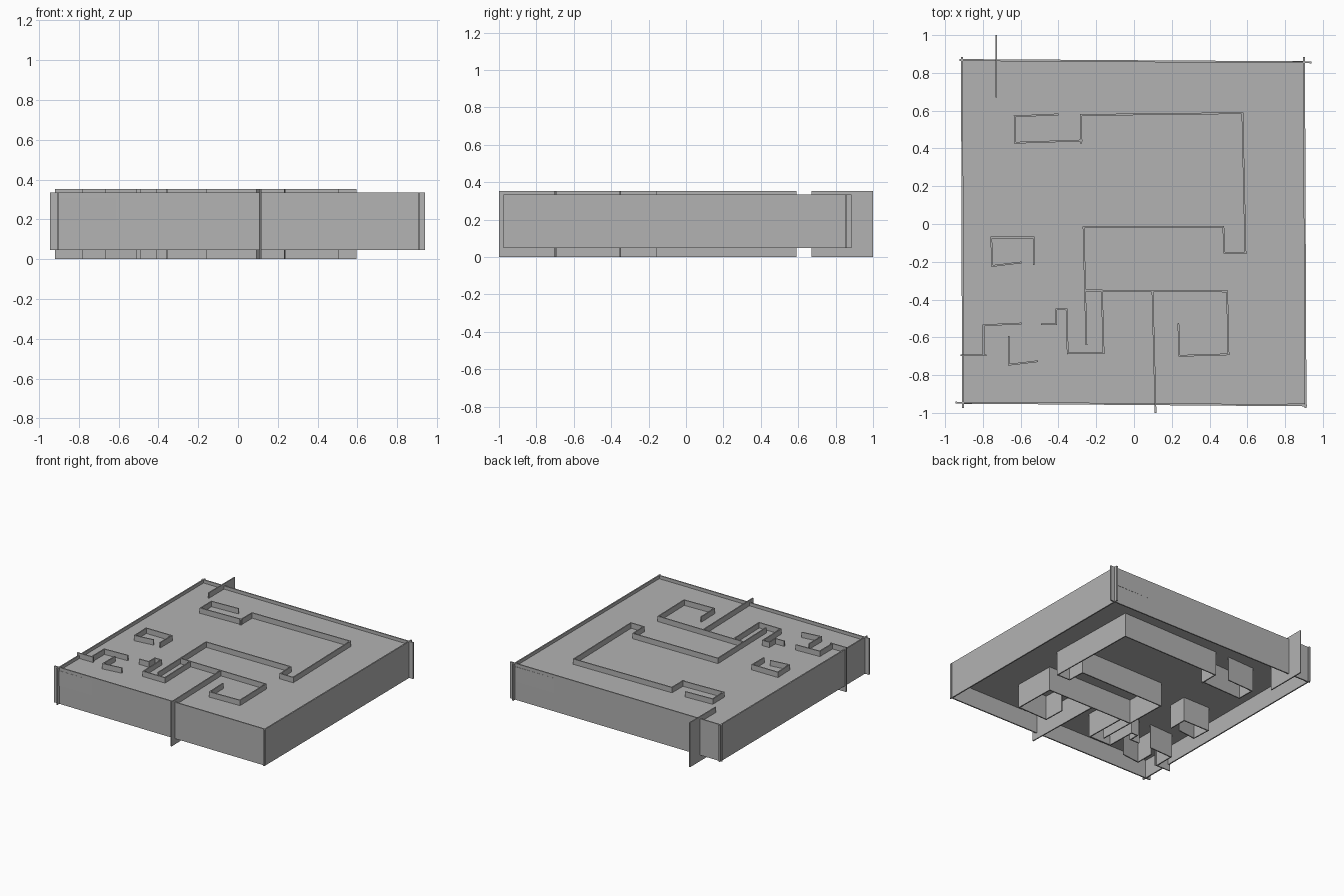
import bpy
import bmesh
from math import atan2
from mathutils import Matrix, Vector

if "Cube" in bpy.data.objects:
    bpy.data.objects.remove(bpy.data.objects["Cube"], do_unlink=True)

# Single plain grey for the whole building
grey = bpy.data.materials.new("plain grey")
grey.use_nodes = True
grey.diffuse_color = (0.45, 0.45, 0.45, 1)
grey.node_tree.nodes["Principled BSDF"].inputs["Base Color"].default_value = grey.diffuse_color


def add_box(bm, centre, size, angle=0.0):
    """Add a box of the given size, turned about z."""
    place = Matrix.Translation(centre) @ Matrix.Rotation(angle, 4, "Z")
    scale = Matrix.Diagonal((*size, 1))
    bmesh.ops.create_cube(bm, size=1, matrix=place @ scale)


def finish(bm, name):
    """Turn the bmesh into a named, flat shaded object."""
    mesh = bpy.data.meshes.new(name)
    bm.to_mesh(mesh)
    bm.free()
    mesh.materials.append(grey)
    bpy.context.collection.objects.link(bpy.data.objects.new(name, mesh))


def wall(name, path, bottom, top, thick):
    """Build upright wall panels along a plan path, overlapping at corners."""
    bm = bmesh.new()
    for start, end in zip(path, path[1:]):
        a, b = Vector(start), Vector(end)
        run, mid = b - a, (a + b) / 2
        add_box(bm, (mid.x, mid.y, (bottom + top) / 2),
                (run.length + thick, thick, top - bottom), atan2(run.y, run.x))
    finish(bm, name)


# Floor slab inside the outer walls
slab = bmesh.new()
add_box(slab, (-0.003, -0.045, 0.25), (1.815, 1.817, 0.12))
finish(slab, "floor_slab")

# Outer walls, crossing slightly past each other at the corners
outer_walls = {
    "front_outer_wall": [(-0.94, -0.946), (0.91, -0.96)],
    "back_outer_wall": [(-0.92, 0.868), (0.935, 0.856)],
    "right_outer_wall": [(-0.911, 0.88), (-0.905, -0.97)],
    "left_outer_wall": [(0.9, 0.88), (0.908, -0.97)],
}
for name, path in outer_walls.items():
    wall(name, path, 0.047, 0.335, 0.01)

# Inner partitions, taller than the outer walls and passing through the slab
partitions = {
    "back_alcove_wall": [(-0.405, 0.58), (-0.632, 0.57), (-0.63, 0.43), (-0.277, 0.442)],
    "main_room_wall": [(-0.281, 0.43), (-0.281, 0.577), (0.574, 0.587), (0.59, -0.153),
                       (0.478, -0.152), (0.473, -0.014), (-0.267, -0.018), (-0.252, -0.635)],
    "front_room_wall": [(-0.256, -0.352), (0.493, -0.357), (0.5, -0.69),
                        (0.24, -0.698), (0.235, -0.53)],
    "front_divider_wall": [(0.098, -0.357), (0.114, -0.995)],
    "hall_wall": [(-0.17, -0.355), (-0.161, -0.685), (-0.351, -0.685), (-0.357, -0.452),
                  (-0.412, -0.452), (-0.412, -0.53), (-0.487, -0.53)],
    "side_room_wall": [(-0.531, -0.212), (-0.531, -0.071), (-0.756, -0.071),
                       (-0.75, -0.222), (-0.6, -0.204)],
    "corner_room_wall": [(-0.6, -0.527), (-0.797, -0.536), (-0.797, -0.695)],
    "corner_exit_wall": [(-0.785, -0.695), (-0.915, -0.695)],
    "corner_screen_wall": [(-0.663, -0.597), (-0.663, -0.745), (-0.513, -0.727)],
    "back_divider_wall": [(-0.73, 0.995), (-0.73, 0.675)],
}
for name, path in partitions.items():
    wall(name, path, 0.0, 0.352, 0.009)
